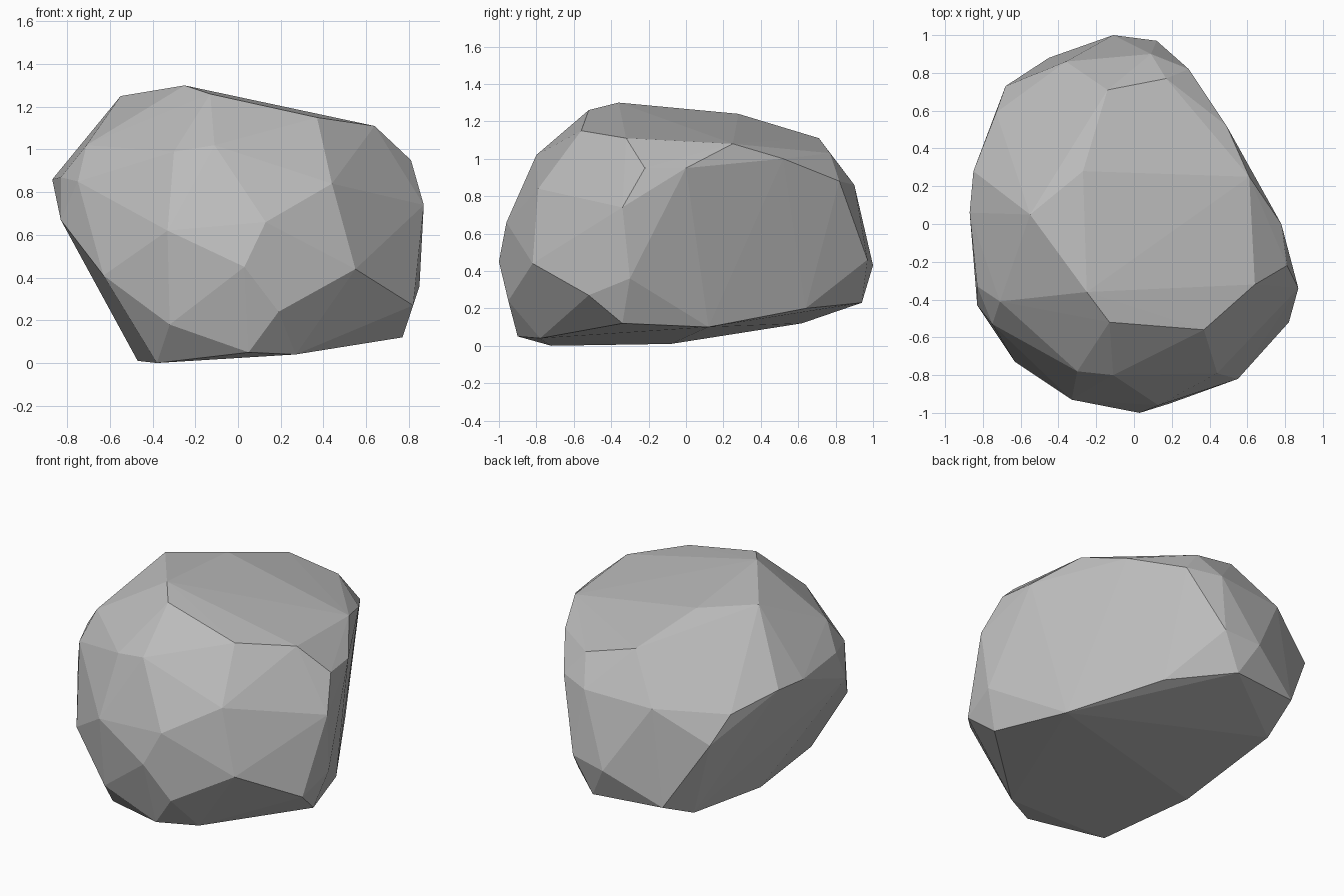
import bpy
import bmesh

# Remove the default cube
default_cube = bpy.data.objects.get("Cube")
if default_cube:
    bpy.data.objects.remove(default_cube, do_unlink=True)


def make_material(name, colour):
    material = bpy.data.materials.new(name)
    material.use_nodes = True
    material.diffuse_color = colour
    shader = material.node_tree.nodes["Principled BSDF"]
    shader.inputs["Base Color"].default_value = colour
    shader.inputs["Roughness"].default_value = 0.9
    return material


def make_faceted_stone(name, rings, material):
    """Wrap a tight faceted skin around rings of corners given in hundredths."""
    bm = bmesh.new()
    for ring in rings:
        for corner in ring:
            bm.verts.new([value / 100 for value in corner])
    hull = bmesh.ops.convex_hull(bm, input=bm.verts[:])
    # Drop any corner that ended up inside the skin
    inside = [item for item in hull["geom_interior"]
              if isinstance(item, bmesh.types.BMVert)]
    bmesh.ops.delete(bm, geom=inside, context="VERTS")
    bmesh.ops.recalc_face_normals(bm, faces=bm.faces[:])
    for face in bm.faces:
        face.smooth = False
    mesh = bpy.data.meshes.new(name)
    bm.to_mesh(mesh)
    bm.free()
    mesh.materials.append(material)
    stone = bpy.data.objects.new(name, mesh)
    bpy.context.collection.objects.link(stone)
    return stone


# Sloping top of the boulder
crown = [
    (64, -32, 111), (37, -56, 115), (-13, -52, 126), (-25, -36, 130),
    (-55, 5, 125), (-27, 28, 124), (-14, 71, 111), (17, 77, 103),
    (49, 52, 100), (61, 25, 108),
]

# Shoulder below the top edge
shoulder = [
    (78, 0, 95), (81, -22, 95), (44, -79, 84), (-11, -80, 102),
    (-30, -78, 99), (-71, -41, 102), (-75, -53, 85), (-83, -33, 87),
    (-87, 6, 86), (-85, 28, 87), (-73, 59, 80), (-36, 86, 84),
    (9, 90, 86), (29, 82, 88),
]

# Widest belt
belt = [
    (87, -34, 74), (85, -30, 36), (55, -82, 44), (13, -96, 66),
    (3, -100, 45), (-33, -93, 62), (-63, -73, 41), (-83, -43, 67),
    (-68, 73, 64), (-11, 100, 43), (12, 97, 46),
]

# Undercut base
base = [
    (82, -52, 27), (77, -34, 12), (19, -95, 24), (5, -90, 5),
    (27, -78, 4), (-32, -89, 18), (-38, -72, 0), (-47, -8, 1),
    (-49, 62, 12), (-45, 88, 24), (0, 94, 23), (31, 64, 20),
    (61, 12, 10),
]

stone_grey = make_material("stone grey", (0.5, 0.5, 0.5, 1.0))
make_faceted_stone("boulder", (crown, shoulder, belt, base), stone_grey)
